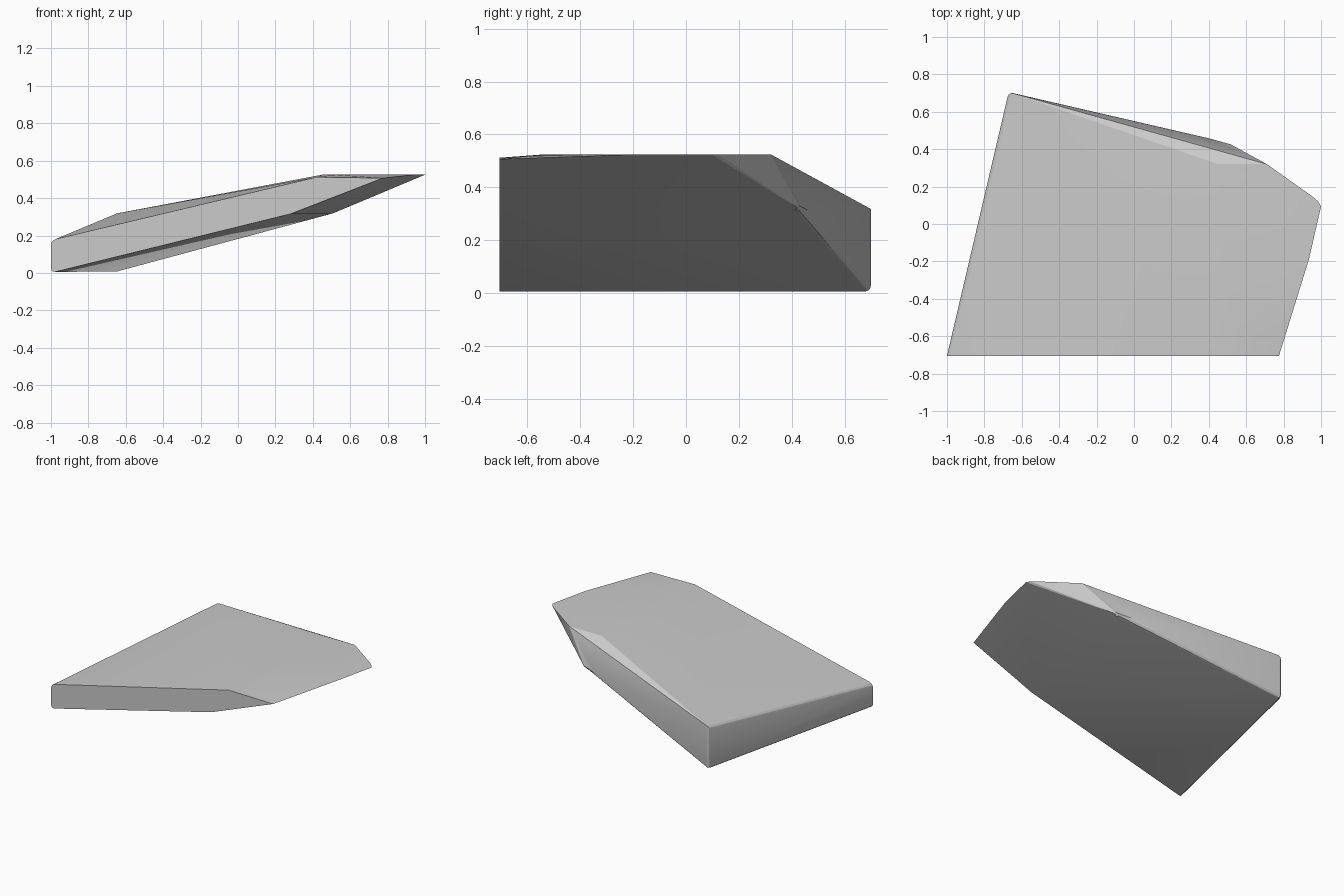
import bpy, bmesh, math

cube = bpy.data.objects.get("Cube")
if cube:
    bpy.data.objects.remove(cube, do_unlink=True)

stone = bpy.data.materials.new("pale_grey_stone")
stone.use_nodes = True
GREY = (0.6, 0.6, 0.6, 1)
stone.diffuse_color = GREY
stone.node_tree.nodes["Principled BSDF"].inputs["Base Color"].default_value = GREY

FRONT, BACK, TOP, MID = -0.705, 0.705, 0.525, 0.315

# Corner points of the tilted slab, grouped by face
front_cut = [(-1, FRONT, 0), (-1, FRONT, 0.175), (0.42, FRONT, 0.512),
             (0.775, FRONT, 0.507), (0.28, FRONT, MID)]
back_corner = [(-0.67, BACK, 0), (-0.67, BACK, MID)]
top_plateau = [(0.45, 0.32, TOP), (0.71, 0.32, TOP), (0.95, 0.15, TOP),
               (0.985, 0.12, TOP), (1, 0.095, TOP), (0.99, 0.05, TOP),
               (0.935, -0.19, TOP), (0.52, -0.53, TOP)]
underside_kink = [(0.5, 0.435, MID)]

# The slab is convex, so its faces are the hull of those corners
bm = bmesh.new()
for p in front_cut + back_corner + top_plateau + underside_kink:
    bm.verts.new(p)
bmesh.ops.convex_hull(bm, input=bm.verts[:])
bmesh.ops.dissolve_limit(bm, angle_limit=math.radians(0.5),
                         verts=bm.verts[:], edges=bm.edges[:])
bmesh.ops.recalc_face_normals(bm, faces=bm.faces[:])

# Round the worn edges around the left end and the lower back
def is_worn(edge):
    on_front = all(v.co.y < FRONT + 0.01 for v in edge.verts)
    left_end = all(v.co.x < -0.6 for v in edge.verts)
    low_back = (any(v.co.y > 0.69 and v.co.z < 0.01 for v in edge.verts)
                and any(0.4 < v.co.x < 0.6 and v.co.y > 0.4 for v in edge.verts))
    return (not on_front and (left_end or low_back)
            and edge.calc_face_angle(0) > math.radians(30))

bmesh.ops.bevel(bm, geom=[e for e in bm.edges if is_worn(e)], offset=0.025,
                segments=3, profile=0.5, affect='EDGES', clamp_overlap=True)

mesh = bpy.data.meshes.new("stone_slab")
bm.to_mesh(mesh)
bm.free()
mesh.materials.append(stone)
slab = bpy.data.objects.new("stone_slab", mesh)
bpy.context.collection.objects.link(slab)

bpy.ops.object.select_all(action='DESELECT')
slab.select_set(True)
bpy.context.view_layer.objects.active = slab
bpy.ops.object.shade_smooth_by_angle(angle=math.radians(20))
